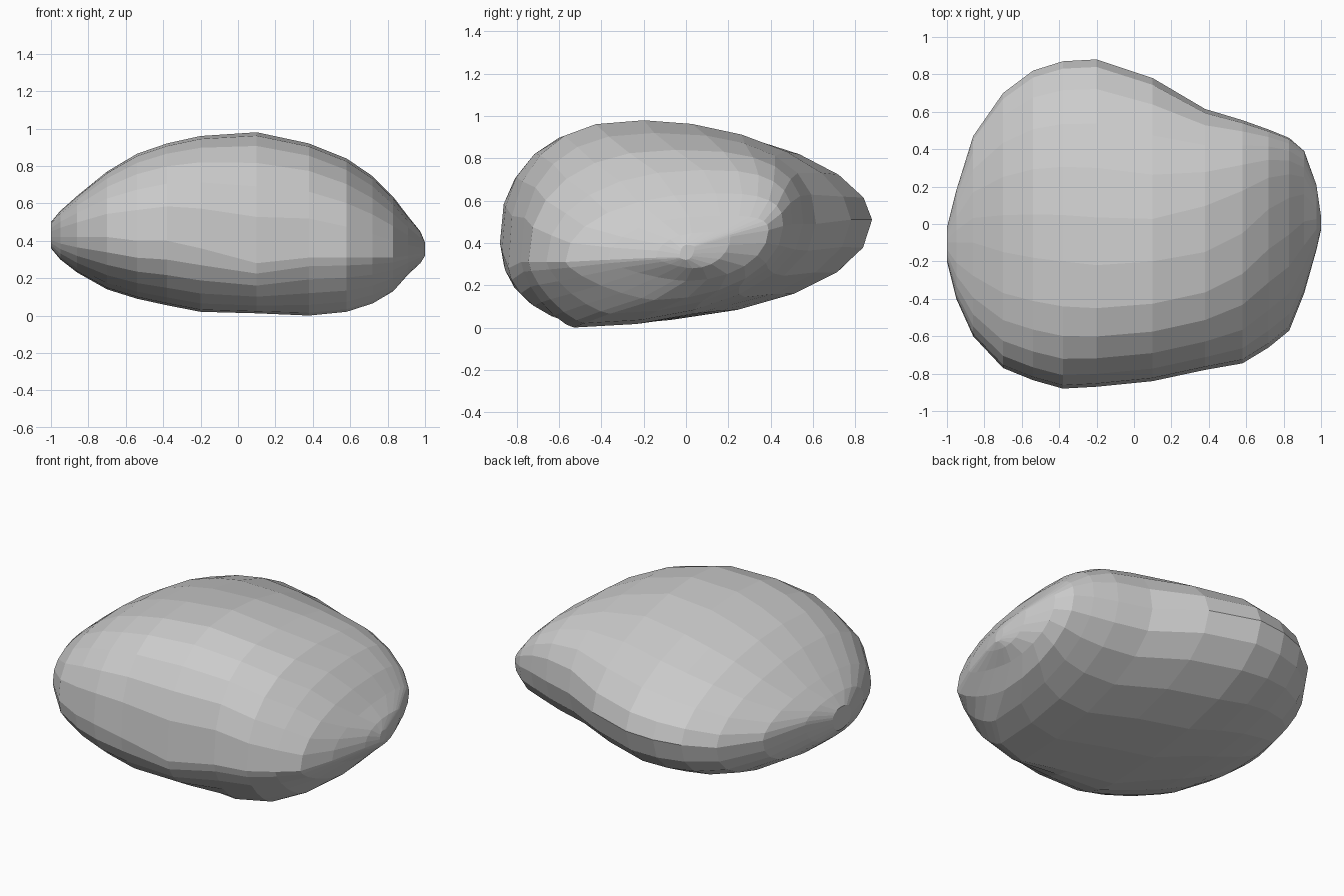
import bpy, bmesh, math

if "Cube" in bpy.data.objects:
    bpy.data.objects.remove(bpy.data.objects["Cube"])

# Cross-sections along x: x, front y z, back y z, crown y z, base y z
SECTIONS = [
    (-1.0, -.20, .42, -.02, .45, -.10, .50, -.10, .36),
    (-.95, -.40, .42, .18, .48, -.10, .56, -.12, .30),
    (-.86, -.60, .42, .47, .47, -.10, .64, -.10, .23),
    (-.70, -.77, .42, .70, .47, -.15, .77, -.15, .14),
    (-.54, -.835, .40, .82, .49, -.18, .865, -.22, .09),
    (-.38, -.88, .40, .87, .50, -.20, .92, -.30, .055),
    (-.20, -.87, .36, .88, .51, -.22, .96, -.42, .02),
    (.10, -.84, .28, .78, .51, -.20, .98, -.47, .012),
    (.38, -.78, .31, .615, .49, -.15, .92, -.53, .00),
    (.58, -.745, .31, .555, .49, -.05, .84, -.48, .02),
    (.72, -.66, .31, .505, .49, .08, .745, -.36, .065),
    (.83, -.57, .31, .46, .48, .14, .635, -.15, .13),
    (.91, -.37, .32, .39, .46, .16, .53, .00, .22),
    (.975, -.14, .33, .21, .43, .09, .45, .03, .28),
    (1.0, -.03, .33, .04, .38, .00, .39, .00, .32),
]
STEPS = 6  # sides per quarter of a section


def blend(x, x0, x1, a, b):
    t = min(max((x - x0) / (x1 - x0), 0), 1)
    return a + (b - a) * t


def quarter(side, pole, power):
    """Superellipse arc from a side point towards a pole point."""
    pts = []
    for i in range(STEPS + 1):
        a = math.pi / 2 * i / STEPS
        c, s = max(math.cos(a), 0) ** (2 / power), math.sin(a) ** (2 / power)
        pts.append((pole[0] + (side[0] - pole[0]) * c,
                    side[1] + (pole[1] - side[1]) * s))
    return pts


def ring(sec):
    x = sec[0]
    front, back, crown, base = sec[1:3], sec[3:5], sec[5:7], sec[7:9]
    # fuller beak at the back right, sharp lower lip at the front right
    pts = quarter(front, crown, blend(x, .3, .8, 2.6, 2.1))[:-1]
    pts += quarter(back, crown, blend(x, .1, .65, 1.85, 2.9))[:0:-1]
    pts += quarter(back, base, blend(x, -.6, 0, 2.2, 2.0))[:-1]
    pts += quarter(front, base, blend(x, -.35, .4, 2.2, 1.4))[:0:-1]
    return [(x, y, z) for y, z in pts]


# Faceted shell body lofted through the sections
bm = bmesh.new()
rings = [[bm.verts.new(p) for p in ring(s)] for s in SECTIONS]
n = len(rings[0])
for a, b in zip(rings, rings[1:]):
    for i in range(n):
        j = (i + 1) % n
        bm.faces.new((a[i], a[j], b[j], b[i]))
bm.faces.new(rings[0])
bm.faces.new(rings[-1])
bmesh.ops.recalc_face_normals(bm, faces=bm.faces)
mesh = bpy.data.meshes.new("shell_body")
bm.to_mesh(mesh)
bm.free()
obj = bpy.data.objects.new("shell_body", mesh)
bpy.context.collection.objects.link(obj)
